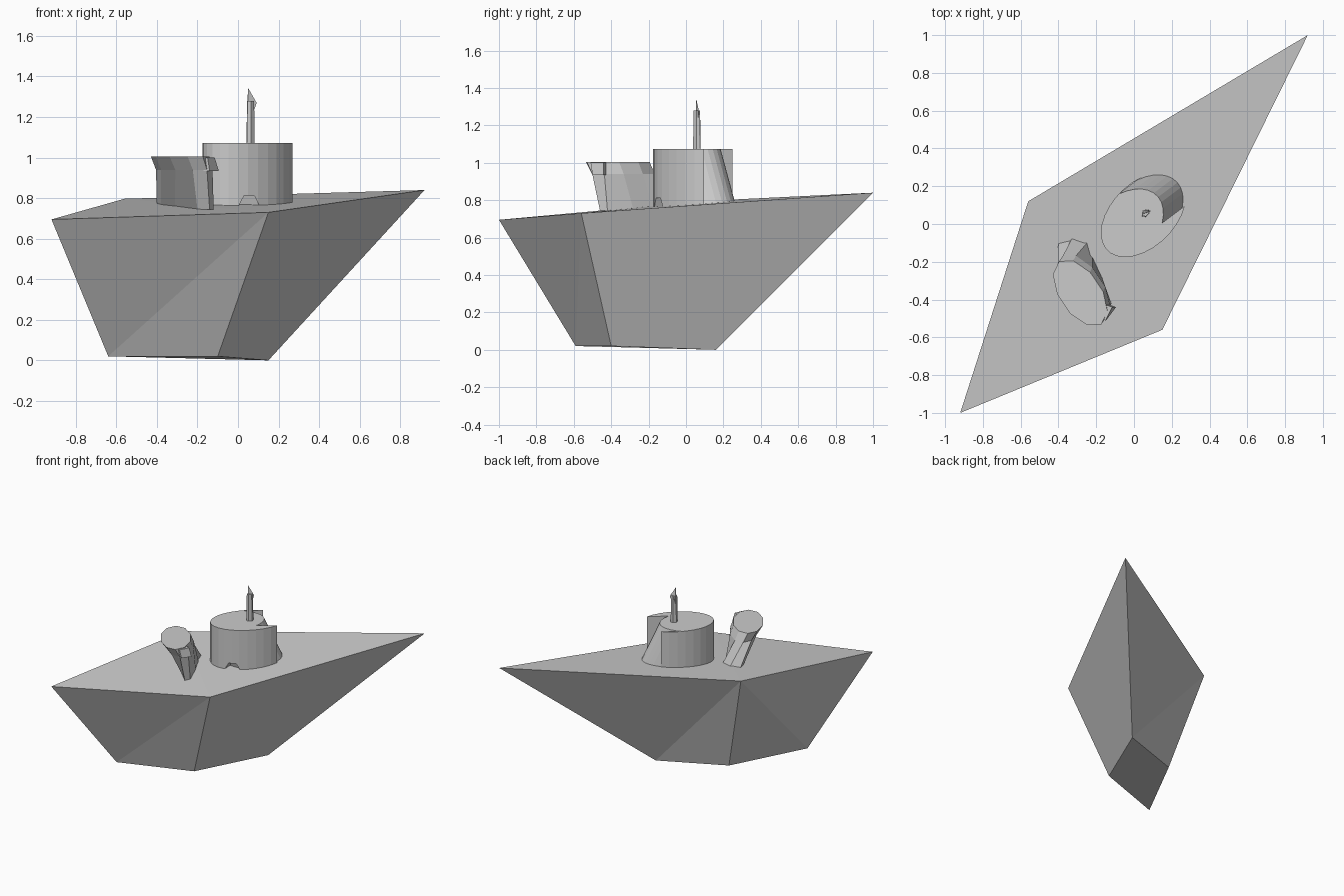
import bpy, bmesh, math
from math import cos, sin, radians

if "Cube" in bpy.data.objects:
    bpy.data.objects.remove(bpy.data.objects["Cube"])


def make(name, verts, faces):
    me = bpy.data.meshes.new(name)
    bm = bmesh.new()
    vs = [bm.verts.new(v) for v in verts]
    for f in faces:
        bm.faces.new([vs[i] for i in f])
    bmesh.ops.remove_doubles(bm, verts=bm.verts, dist=1e-4)
    bmesh.ops.recalc_face_normals(bm, faces=bm.faces)
    bm.to_mesh(me)
    bm.free()
    ob = bpy.data.objects.new(name, me)
    bpy.context.collection.objects.link(ob)
    return ob


def loft(name, rings):
    """Closed solid through (outline, z) rings with equal point counts."""
    n = len(rings[0][0])
    verts = [(x, y, z) for pts, z in rings for x, y in pts]
    faces = [tuple(range(n))[::-1], tuple(range(len(verts) - n, len(verts)))]
    for r in range(len(rings) - 1):
        for i in range(n):
            j = (i + 1) % n
            faces.append((r * n + i, r * n + j, r * n + n + j, r * n + n + i))
    return make(name, verts, faces)


def ellipse(c, u, a, b, degs):
    """Points on an ellipse with major direction u."""
    v = (-u[1], u[0])
    return [(c[0] + u[0] * a * cos(radians(t)) + v[0] * b * sin(radians(t)),
             c[1] + u[1] * a * cos(radians(t)) + v[1] * b * sin(radians(t))) for t in degs]


# Hull: skewed four-sided deck over a small keel quad
deck = [(-.92, -1, .695), (.15, -.56, .73), (.92, 1, .84), (-.56, .12, .797)]
keel = [(-.64, -.59, .02), (-.10, -.40, .02), (.15, .16, 0), (-.352, -.03, .022)]
make("hull", deck + keel, [
    (0, 1, 3), (1, 2, 3), (4, 7, 6, 5),
    (0, 4, 1), (4, 5, 1), (1, 5, 6, 2), (2, 6, 3), (6, 7, 3), (7, 4, 3), (4, 0, 3)])

# Main tower: skewed drum with a sloping recess on its back right side
d = math.sqrt(.5)
wall = ellipse((.05, .05), (d, d), .27, .17, [60 + 254 * i / 20 for i in range(21)])
back = ellipse((.05, .05), (d, d), .27, .17, [-46 + 106 * i / 10 for i in range(11)])
inner = [(x - .12, y - .09) for x, y in back]
tower = loft("main_tower", [(wall + back, .74), (wall + inner, 1.073)])

# Small doorway notch at the foot of the tower
cutter = loft("doorway_cutter", [
    ([(-.01, -.22), (.12, -.22), (.12, -.10), (-.01, -.10)], .735),
    ([(.03, -.22), (.08, -.22), (.08, -.12), (.03, -.12)], .812)])
cutter.hide_render = True
cutter.hide_viewport = True
m = tower.modifiers.new("doorway", 'BOOLEAN')
m.operation = 'DIFFERENCE'
m.object = cutter
m.solver = 'EXACT'

# Mast: thin post with a pointed blade on top
loft("mast", [(ellipse((.062, .058), (d, d), .026, .018, range(0, 360, 60)), 1.06),
              (ellipse((.062, .058), (d, d), .022, .016, range(0, 360, 60)), 1.28)])
make("mast_blade", [(.05, .05, 1.15), (.092, .07, 1.27), (.05, .055, 1.343), (.045, .072, 1.26)],
     [(0, 1, 2), (0, 2, 3), (1, 3, 2), (0, 3, 1)])

# Funnel: teardrop base leaning forward into an oval cap
foot = [(-.14, -.46), (-.12, -.42), (-.17, -.28), (-.22, -.17), (-.24, -.09),
        (-.32, -.06), (-.40, -.08), (-.38, -.15), (-.31, -.24), (-.20, -.40)]
steps = range(0, 360, 36)
u = (.56, -.83)
loft("funnel", [(foot, .745),
                (ellipse((-.265, -.335), u, .20, .10, steps), .94),
                (ellipse((-.285, -.365), u, .20, .11, steps), 1.005)])

# Wing at the funnel's front right corner
loft("funnel_wing", [([(-.17, -.50), (-.14, -.50), (-.095, -.44), (-.15, -.42)], .935),
                     ([(-.20, -.50), (-.15, -.51), (-.115, -.44), (-.17, -.42)], 1.0)])
